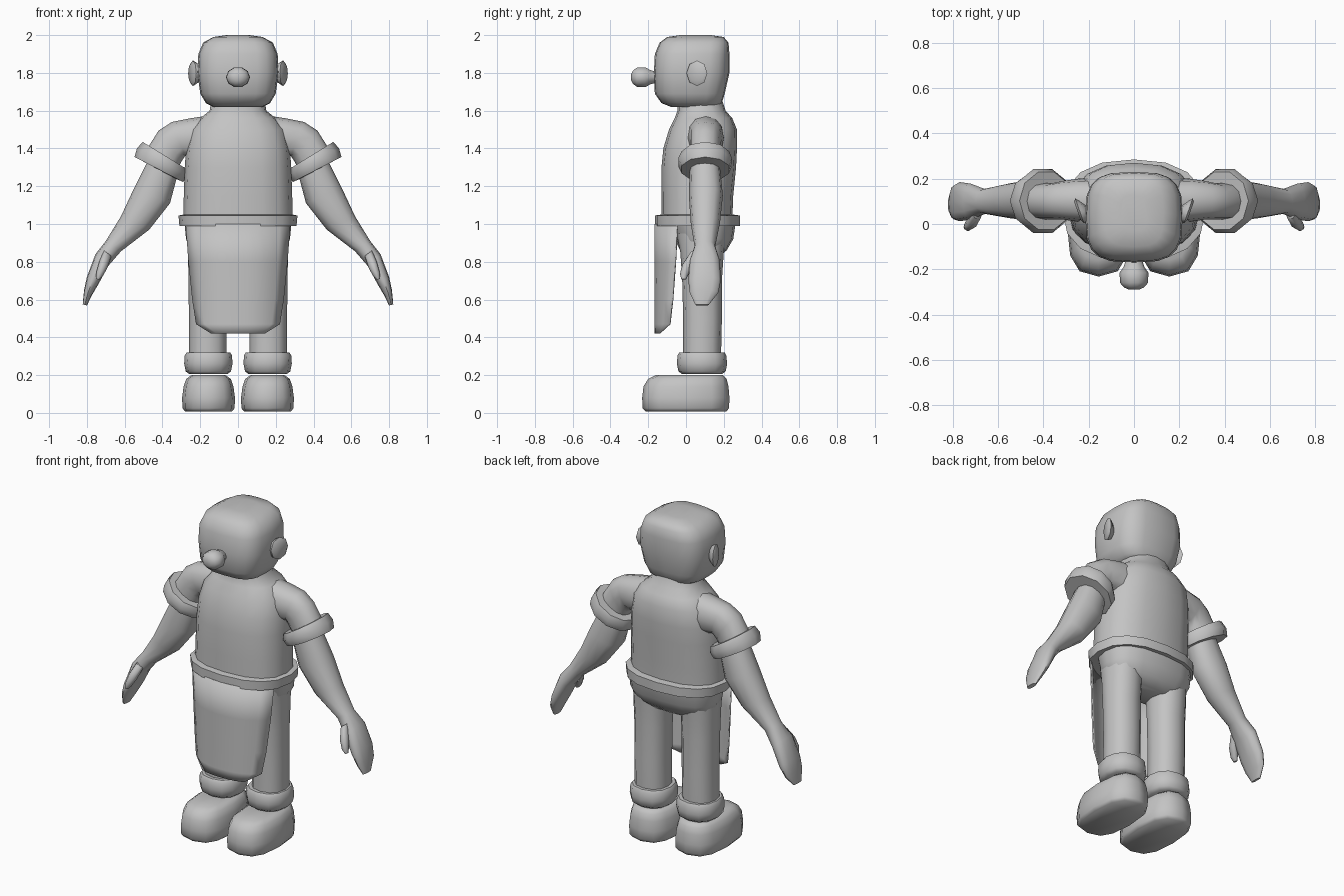
import bpy, bmesh, math
from mathutils import Vector

grey = bpy.data.materials.new("plain grey")
grey.diffuse_color = (0.55, 0.55, 0.55, 1)


def finish(name, bm, angle=55):
    bmesh.ops.recalc_face_normals(bm, faces=bm.faces)
    mesh = bpy.data.meshes.new(name)
    bm.to_mesh(mesh)
    bm.free()
    mesh.materials.append(grey)
    ob = bpy.data.objects.new(name, mesh)
    bpy.context.collection.objects.link(ob)
    bpy.ops.object.select_all(action='DESELECT')
    ob.select_set(True)
    bpy.context.view_layer.objects.active = ob
    bpy.ops.object.shade_smooth_by_angle(angle=math.radians(angle))
    return ob


def loft(name, rings, n=12, power=2.3, angle=55):
    """Skin superellipse rings given as (centre, half axis u, half axis v)."""
    bm = bmesh.new()
    loops = []
    for c, u, v in rings:
        loop = []
        for i in range(n):
            a = 2 * math.pi * i / n
            ca, sa = math.cos(a), math.sin(a)
            p = Vector(c) + Vector(u) * math.copysign(abs(ca) ** (2 / power), ca) \
                + Vector(v) * math.copysign(abs(sa) ** (2 / power), sa)
            loop.append(bm.verts.new(p))
        loops.append(loop)
    for a, b in zip(loops, loops[1:]):
        for i in range(n):
            j = (i + 1) % n
            bm.faces.new((a[i], a[j], b[j], b[i]))
    bm.faces.new(loops[0])
    bm.faces.new(loops[-1])
    return finish(name, bm, angle)


def stack(x, rows):
    """Level rings from rows of z, half width, front y, back y."""
    return [((x, (f + b) / 2, z), (w, 0, 0), (0, (b - f) / 2, 0)) for z, w, f, b in rows]


def limb(s, rows):
    """Tilted rings from rows of outer x, z, inner x, z, front y, back y."""
    return [((s * (ox + ix) / 2, (f + b) / 2, (oz + iz) / 2),
             (s * (ox - ix) / 2, 0, (oz - iz) / 2), (0, (b - f) / 2, 0))
            for ox, oz, ix, iz, f, b in rows]


# head
loft("head", stack(0, [
    (1.62, .13, -.08, .17), (1.64, .17, -.13, .19), (1.69, .20, -.165, .205),
    (1.80, .215, -.17, .23), (1.90, .21, -.165, .23), (1.96, .185, -.14, .225),
    (1.99, .13, -.10, .20), (2.0, .06, -.03, .13)]), n=20, power=3.2)

# nose
loft("nose", [((0, y, 1.777), (r * 1.1, 0, 0), (0, 0, r * .95)) for y, r in
              ((-.15, .03), (-.19, .042), (-.215, .058), (-.26, .056), (-.28, .04), (-.29, .02))],
     n=10, power=2)

# torso with neck
loft("torso", stack(0, [
    (1.02, .29, -.13, .245), (1.15, .287, -.13, .25), (1.30, .282, -.13, .265),
    (1.40, .275, -.12, .27), (1.50, .25, -.09, .27), (1.56, .20, -.06, .245),
    (1.60, .15, -.045, .21), (1.66, .14, -.045, .19)]), n=16, power=2.4)

# waistband and hips
loft("waistband", stack(0, [
    (.99, .295, -.15, .265), (.99, .31, -.165, .285),
    (1.045, .315, -.165, .285), (1.05, .29, -.13, .25)]), n=16, power=2.4, angle=40)
loft("hips", stack(0, [
    (1.02, .285, -.09, .265), (.92, .275, -.06, .25),
    (.86, .25, -.03, .215), (.82, .19, 0, .17)]), n=16, power=2.6)

# apron: curved sheet with a narrowed lower edge
bm = bmesh.new()
rows = []
for z, w, edge in ((1.0, .275, -.045), (.8, .26, -.055), (.6, .24, -.07),
                   (.47, .22, -.085), (.42, .14, -.14)):
    row = []
    for i in range(-5, 6):
        t = i / 5
        row.append(bm.verts.new((w * t, -.163 + (edge + .163) * abs(t) ** 2.6, z)))
    rows.append(row)
for a, b in zip(rows, rows[1:]):
    for i in range(10):
        bm.faces.new((a[i], b[i], b[i + 1], a[i + 1]))
apron = finish("apron", bm)
solid = apron.modifiers.new("thickness", 'SOLIDIFY')
solid.thickness = .008
solid.offset = 0

for s, side in ((1, "right"), (-1, "left")):
    # ear
    loft(f"{side}_ear", [((s * x, y, 1.798), (s * a * .35, a, 0), (0, 0, h)) for x, y, a, h in
                         ((.20, .05, .03, .04), (.225, .055, .048, .06),
                          (.24, .058, .055, .068), (.25, .058, .04, .05))], n=8, power=2)
    # leg, trouser cuff and shoe
    loft(f"{side}_leg", stack(s * .16, [
        (.95, .105, -.05, .21), (.85, .105, -.03, .20), (.70, .102, -.02, .19),
        (.5, .10, -.015, .19), (.28, .10, -.015, .185)]))
    loft(f"{side}_trouser_cuff", stack(s * .157, [
        (.205, .10, -.02, .19), (.22, .12, -.04, .21), (.26, .128, -.048, .218),
        (.305, .125, -.045, .213), (.32, .115, -.035, .205), (.32, .09, -.01, .18)]))
    loft(f"{side}_shoe", stack(s * .156, [
        (.008, .125, -.215, .215), (.025, .138, -.23, .228), (.08, .14, -.232, .23),
        (.14, .132, -.225, .225), (.18, .118, -.20, .215), (.2, .09, -.16, .195)]),
         power=2.7)
    # sleeve and rolled cuff
    loft(f"{side}_sleeve", limb(s, [
        (.12, 1.58, .12, 1.34, .0, .2), (.25, 1.56, .24, 1.35, .01, .2),
        (.35, 1.54, .28, 1.36, .02, .19), (.42, 1.495, .30, 1.33, .02, .18),
        (.48, 1.40, .32, 1.29, .02, .18)]))
    loft(f"{side}_sleeve_cuff", limb(s, [
        (.46, 1.405, .31, 1.31, .02, .18), (.505, 1.435, .27, 1.29, -.03, .235),
        (.535, 1.40, .27, 1.255, -.048, .25), (.548, 1.355, .29, 1.222, -.03, .235),
        (.49, 1.325, .33, 1.24, .02, .18)]), n=10, power=2)
    # arm with mitten hand
    loft(f"{side}_arm", limb(s, [
        (.47, 1.35, .32, 1.26, .02, .18), (.55, 1.19, .36, 1.11, .015, .195),
        (.62, 1.04, .47, .97, .025, .18), (.70, .91, .62, .855, .045, .155),
        (.755, .84, .685, .78, .02, .178), (.80, .72, .74, .68, .012, .185),
        (.815, .65, .775, .62, .02, .17), (.822, .575, .80, .568, .05, .12)]))
    loft(f"{side}_thumb", limb(s, [
        (.71, .86, .67, .83, .02, .07), (.735, .80, .69, .77, -.02, .04),
        (.75, .745, .715, .725, -.032, .015), (.752, .71, .735, .705, -.025, 0)]),
         n=8, power=2)
